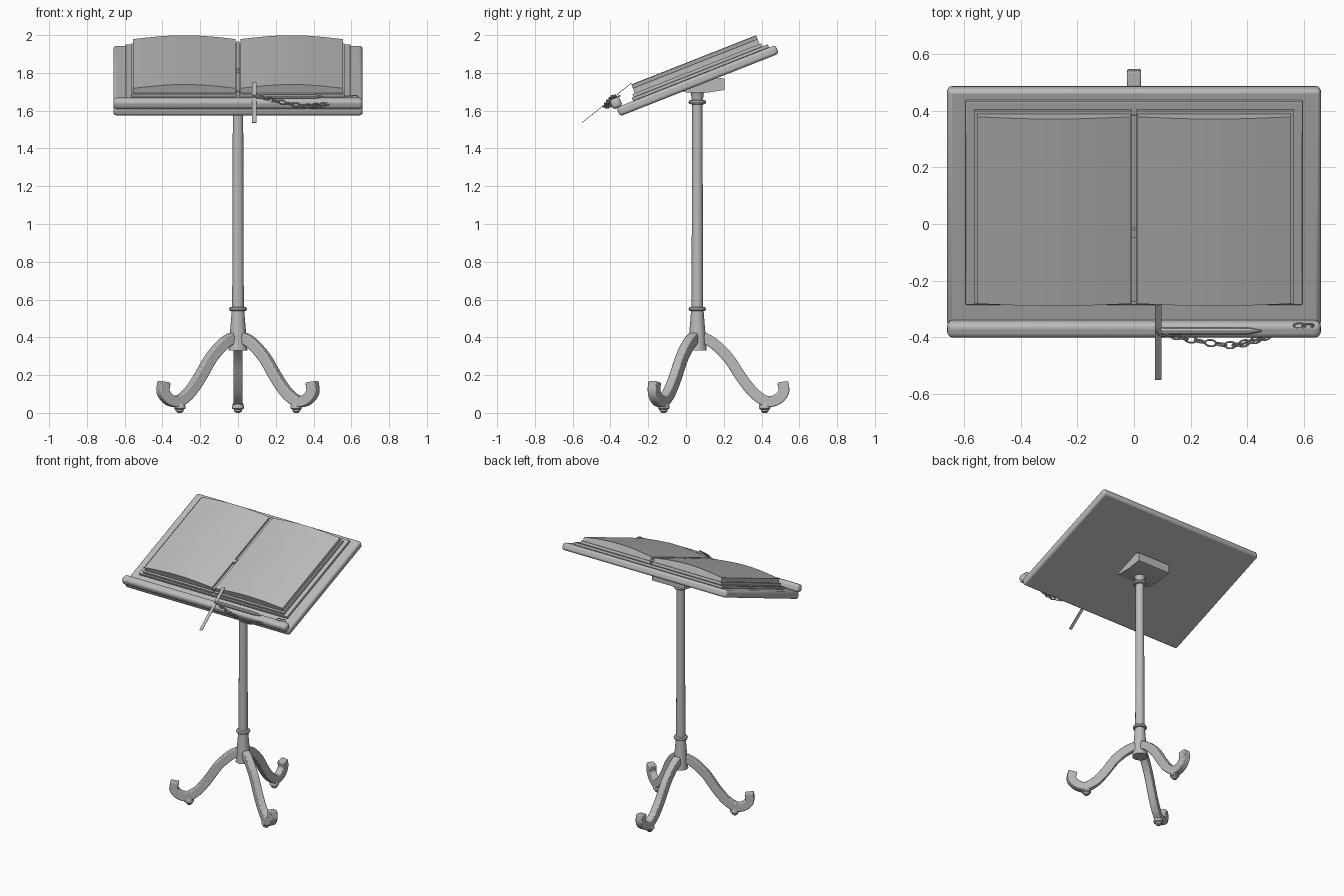
import bpy, bmesh, math
from mathutils import Matrix, Vector

if "Cube" in bpy.data.objects:
    bpy.data.objects.remove(bpy.data.objects["Cube"])

grey = bpy.data.materials.new("plain_grey")
grey.diffuse_color = (0.5, 0.5, 0.5, 1)
grey.use_nodes = True
grey.node_tree.nodes["Principled BSDF"].inputs["Base Color"].default_value = grey.diffuse_color

# Sloped desk frame: local x = width, y = up the slope, z = off the board
T = math.radians(21.5)
DESK = Matrix.Translation((0, -0.35, 1.57)) @ Matrix.Rotation(T, 4, 'X')
POLE_Y = 0.06


def make(name, bm, mat=None, bevel=0, segs=2, smooth=True):
    bmesh.ops.recalc_face_normals(bm, faces=bm.faces[:])
    me = bpy.data.meshes.new(name)
    bm.to_mesh(me)
    bm.free()
    ob = bpy.data.objects.new(name, me)
    bpy.context.collection.objects.link(ob)
    me.materials.append(grey)
    if mat:
        ob.matrix_world = mat
    if bevel:
        m = ob.modifiers.new("bevel", 'BEVEL')
        m.width, m.segments, m.limit_method = bevel, segs, 'ANGLE'
    if smooth:
        bpy.ops.object.select_all(action='DESELECT')
        ob.select_set(True)
        bpy.context.view_layer.objects.active = ob
        bpy.ops.object.shade_smooth_by_angle(angle=math.radians(35))
    return ob


def box(name, x, y, z, mat=None, bevel=0, segs=2):
    bm = bmesh.new()
    bmesh.ops.create_cube(bm, size=1)
    for v in bm.verts:
        v.co = [a[0] + (c + 0.5) * (a[1] - a[0]) for a, c in zip((x, y, z), v.co)]
    return make(name, bm, mat, bevel, segs)


def lathe(name, prof, mat, n=24):
    bm = bmesh.new()
    rings = [[bm.verts.new((r * math.cos(2 * math.pi * i / n), r * math.sin(2 * math.pi * i / n), z))
              for i in range(n)] for r, z in prof]
    for a, b in zip(rings, rings[1:]):
        for i in range(n):
            bm.faces.new((a[i], a[(i + 1) % n], b[(i + 1) % n], b[i]))
    bm.faces.new(rings[0])
    bm.faces.new(rings[-1])
    return make(name, bm, mat)


def prism(name, outline, axis, a, b, mat=None, bevel=0):
    """Extrude a 2D outline from a to b along axis 0 (x) or 1 (y)."""
    def pt(p, w):
        return (w, p[0], p[1]) if axis == 0 else (p[0], w, p[1])
    bm = bmesh.new()
    f, g = ([bm.verts.new(pt(p, w)) for p in outline] for w in (a, b))
    n = len(outline)
    for i in range(n):
        bm.faces.new((f[i], f[(i + 1) % n], g[(i + 1) % n], g[i]))
    bm.faces.new(f)
    bm.faces.new(g)
    return make(name, bm, mat, bevel)


def spline(pts, steps=5):
    p = [Vector(q) for q in pts]
    p = [2 * p[0] - p[1]] + p + [2 * p[-1] - p[-2]]
    out = []
    for i in range(1, len(p) - 2):
        a, b, c, d = p[i - 1:i + 3]
        for s in range(steps):
            t = s / steps
            out.append(0.5 * (2 * b + (c - a) * t + (2 * a - 5 * b + 4 * c - d) * t * t
                              + (3 * b - a - 3 * c + d) * t ** 3))
    return out + [p[-2]]


# Pole, hub and collars
pole = Matrix.Translation((0, POLE_Y, 0))
lathe("pole", [(0.031, 0.5), (0.027, 1.72)], pole)
lathe("hub", [(0.05, 0.33), (0.047, 0.36), (0.043, 0.42), (0.034, 0.53), (0.033, 0.55)], pole)
for nm, z in (("lower_collar", 0.55), ("upper_collar", 1.645)):
    lathe(nm, [(0.03, z - 0.012), (0.043, z - 0.009), (0.047, z), (0.043, z + 0.009), (0.03, z + 0.012)], pole)
lathe("pole_cap", [(0.03, 1.66), (0.034, 1.69), (0.045, 1.71)], pole)

# Three scrolled legs with feet
path = spline([(0.03, 0.40), (0.09, 0.365), (0.165, 0.29), (0.235, 0.185), (0.30, 0.105), (0.365, 0.062),
               (0.42, 0.07), (0.457, 0.11), (0.452, 0.165)])
left, right = [], []
for i, p in enumerate(path):
    d = (path[min(i + 1, len(path) - 1)] - path[max(i - 1, 0)]).normalized()
    w = Vector((-d.y, d.x)) * 0.029
    left.append(p + w)
    right.append(p - w)
for k, deg in enumerate((0, 120, 240)):
    m = pole @ Matrix.Rotation(math.radians(deg), 4, 'Z')
    prism(f"leg_{k}", left + right[::-1], 0, -0.025, 0.025, m, bevel=0.006)
    lathe(f"foot_{k}", [(0.01, 0), (0.02, 0.008), (0.022, 0.018), (0.031, 0.024), (0.031, 0.038),
                        (0.024, 0.055), (0.01, 0.06)], m @ Matrix.Translation((0, 0.357, 0)), 16)

# Wedge bracket under the desk
prism("bracket", [(-0.035, 1.705), (0.01, 1.695), (0.11, 1.695), (0.205, 1.71), (0.205, 1.77), (0.16, 1.775)],
      0, -0.13, 0.13)

# Desk board and rounded front ledge
box("desk_board", (-0.66, 0.66), (0, 0.905), (0, 0.05), DESK, 0.016, 3)
box("front_ledge", (-0.66, 0.66), (-0.022, 0.035), (0.045, 0.1), DESK, 0.02, 4)

# Open book: cover, under-pages and two domed page blocks
box("book_cover", (-0.595, 0.595), (0.095, 0.868), (0.05, 0.068), DESK, 0.003)
for s, side in ((-1, "left"), (1, "right")):
    box(f"{side}_under_pages", sorted((s * 0.008, s * 0.565)), (0.105, 0.838), (0.068, 0.085), DESK)
    top = [(s * (0.012 + 0.543 * t / 12), 0.113 + 0.022 * math.sin(math.pi * t / 12)) for t in range(13)]
    prism(f"{side}_pages", [(s * 0.012, 0.085)] + top + [(s * 0.555, 0.085)], 1, 0.118, 0.828, DESK)

# Ribbon marker: lies in the gutter, then hangs over the front
box("gutter_ribbon", (-0.01, 0.008), (0.12, 0.828), (0.085, 0.1), DESK)
box("ribbon_knot", (-0.011, 0.011), (0.37, 0.40), (0.1, 0.118), DESK)
prism("hanging_ribbon", [(-0.285, 1.747), (-0.55, 1.535), (-0.552, 1.537), (-0.287, 1.75)], 0, 0.075, 0.097)

# Pencil resting on the ledge
lathe("pencil", [(0.011, 0), (0.012, 0.005), (0.012, 0.31), (0.003, 0.355)],
      Matrix.Translation((0.095, -0.378, 1.675)) @ Matrix.Rotation(math.pi / 2, 4, 'Y'), 8)


# Chain of oval links
def link(name, mat, a=0.02, b=0.012, r=0.0035, n=14, m=6):
    bm = bmesh.new()
    g = []
    for i in range(n):
        u = 2 * math.pi * i / n
        g.append([])
        for j in range(m):
            v = 2 * math.pi * j / m
            g[-1].append(bm.verts.new(((a + r * math.cos(v)) * math.cos(u),
                                       (b + r * math.cos(v)) * math.sin(u), r * math.sin(v))))
    for i in range(n):
        for j in range(m):
            bm.faces.new((g[i][j], g[(i + 1) % n][j], g[(i + 1) % n][(j + 1) % m], g[i][(j + 1) % m]))
    make(name, bm, mat)


chain = spline([(0.10, -0.383, 1.675), (0.20, -0.408, 1.652), (0.34, -0.428, 1.625),
                (0.43, -0.41, 1.628), (0.50, -0.385, 1.64)], 4)
for i, p in enumerate(chain):
    d = chain[min(i + 1, len(chain) - 1)] - chain[max(i - 1, 0)]
    twist = Matrix.Rotation(math.radians(20 + 90 * (i % 2)), 4, 'X')
    link(f"chain_link_{i}", Matrix.Translation(p) @ d.to_track_quat('X', 'Z').to_matrix().to_4x4() @ twist)
for i in range(2):
    link(f"end_ring_{i}", DESK @ Matrix.Translation((0.585 + 0.03 * i, 0.03, 0.1))
         @ Matrix.Rotation(0.5 * i, 4, 'X'), 0.02, 0.009)
